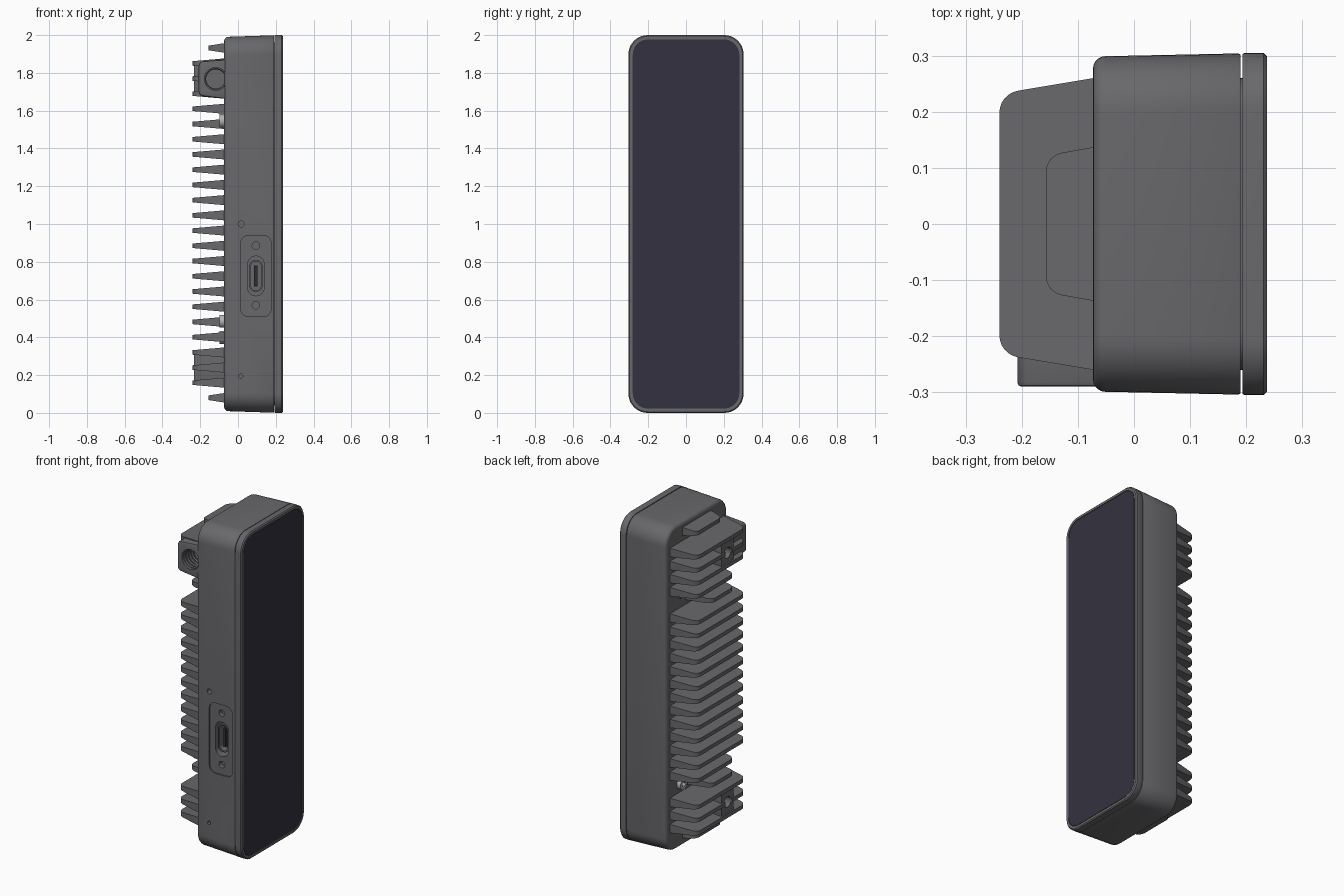
import bpy, bmesh, math
from mathutils import Vector

if "Cube" in bpy.data.objects:
    bpy.data.objects.remove(bpy.data.objects["Cube"])

def material(name, color):
    m = bpy.data.materials.new(name)
    m.diffuse_color = (*color, 1)
    m.use_nodes = True
    m.node_tree.nodes["Principled BSDF"].inputs["Base Color"].default_value = m.diffuse_color
    return m

CASE = material("case_grey", (0.14, 0.14, 0.15))
GLASS = material("dark_glass", (0.033, 0.031, 0.05))
STEEL = material("steel", (0.45, 0.45, 0.45))
BLACK = material("black", (0.03, 0.03, 0.03))

def rounded(pts, radii, seg=6):
    """Round the corners of a 2D polygon."""
    out, n = [], len(pts)
    for i, r in enumerate(radii):
        p = Vector(pts[i])
        if r == 0:
            out.append(p)
            continue
        a = (Vector(pts[i - 1]) - p).normalized()
        b = (Vector(pts[(i + 1) % n]) - p).normalized()
        half = math.acos(max(-1, min(1, a.dot(b)))) / 2
        c = p + (a + b).normalized() * r / math.sin(half)
        s, e = p + a * r / math.tan(half) - c, p + b * r / math.tan(half) - c
        a0 = math.atan2(s.y, s.x)
        d = (math.atan2(e.y, e.x) - a0 + math.pi) % (2 * math.pi) - math.pi
        for k in range(seg + 1):
            t = a0 + d * k / seg
            out.append(c + Vector((math.cos(t), math.sin(t))) * r)
    return out

def rect(u0, u1, v0, v1, r=0.0, seg=6):
    return rounded([(u0, v0), (u1, v0), (u1, v1), (u0, v1)], [r] * 4, seg)

def circle(u, v, r, n=32):
    return [(u + r * math.cos(2 * math.pi * i / n), v + r * math.sin(2 * math.pi * i / n)) for i in range(n)]

def loft(name, rings, mat=CASE):
    """Skin equal-length rings of 3D points and cap both ends."""
    bm = bmesh.new()
    vs = [[bm.verts.new(p) for p in ring] for ring in rings]
    n = len(vs[0])
    for a, b in zip(vs, vs[1:]):
        for i in range(n):
            bm.faces.new((a[i], a[(i + 1) % n], b[(i + 1) % n], b[i]))
    bm.faces.new(vs[0])
    bm.faces.new(vs[-1])
    bmesh.ops.recalc_face_normals(bm, faces=bm.faces)
    me = bpy.data.meshes.new(name)
    bm.to_mesh(me)
    bm.free()
    ob = bpy.data.objects.new(name, me)
    bpy.context.collection.objects.link(ob)
    me.materials.append(mat)
    return ob

def prism(name, pts, axis, a, b, mat=CASE):
    place = {"x": lambda p, t: (t, p[0], p[1]), "y": lambda p, t: (p[0], t, p[1])}[axis]
    return loft(name, [[place(p, t) for p in pts] for t in (a, b)], mat)

def cut(targets, cutter):
    for ob in targets:
        m = ob.modifiers.new("cut", "BOOLEAN")
        m.operation, m.solver, m.object = "DIFFERENCE", "EXACT", cutter
        bpy.context.view_layer.objects.active = ob
        bpy.ops.object.modifier_apply(modifier=m.name)
    bpy.data.objects.remove(cutter, do_unlink=True)

def shell(name, sections, mat=CASE):
    """Rounded upright slab from (x, half_y, half_z, corner_radius) sections."""
    return loft(name, [[(x, p[0], p[1]) for p in rect(-hy, hy, 1 - hz, 1 + hz, r, 10)]
                       for x, hy, hz, r in sections], mat)

# Main housing with a filleted rear edge and slight draft
secs = []
for k in range(6):
    t = math.pi / 2 * k / 5
    i = 0.022 * (1 - math.sin(t))
    secs.append((-0.073 + 0.022 * (1 - math.cos(t)), 0.299 - i, 0.991 - i, 0.1 - i))
secs += [(0.186, 0.304, 0.999, 0.1), (0.190, 0.302, 0.997, 0.098)]
housing = shell("housing", secs)

# Seam core, front bezel and glass
shell("seam_core", [(0.18, 0.26, 0.96, 0.07), (0.205, 0.26, 0.96, 0.07)])
bezel = shell("front_bezel", [(0.1935, 0.303, 0.998, 0.1), (0.197, 0.305, 1.0, 0.102),
                              (0.231, 0.305, 1.0, 0.102), (0.237, 0.299, 0.994, 0.096)])
cut([bezel], shell("cut_glass", [(0.230, 0.285, 0.98, 0.084), (0.25, 0.285, 0.98, 0.084)]))
shell("front_glass", [(0.229, 0.282, 0.977, 0.081), (0.236, 0.282, 0.977, 0.081)], GLASS)

# Port recess, connector slot and small holes on the front side
cut([housing], prism("cut_recess", rect(0.015, 0.175, 0.51, 0.94, 0.04), "y", -0.33, -0.292))
cut([housing], prism("cut_slot", rect(0.052, 0.138, 0.62, 0.83, 0.042, 8), "y", -0.33, -0.22))
for x, z, r in [(0.095, 0.885, 0.02), (0.095, 0.57, 0.02), (0.017, 1.0, 0.016), (0.015, 0.195, 0.011)]:
    cut([housing], prism("cut_hole", circle(x, z, r, 24), "y", -0.33, -0.265))
port = prism("port_shell", rect(0.06, 0.13, 0.64, 0.81, 0.034, 8), "y", -0.275, -0.21)
cut([port], prism("cut_port", rect(0.068, 0.122, 0.648, 0.802, 0.026, 8), "y", -0.3, -0.23))
prism("port_tongue", rect(0.086, 0.102, 0.67, 0.78), "y", -0.265, -0.22, BLACK)

# Cooling fins: tapered thickness, rounded tips
def fin(name, z, tip=-0.24, lo=(-0.263, -0.232), hi=(0.263, 0.232), r=0.04):
    base = -0.055
    pts = rounded([(base, lo[0]), (tip, lo[1]), (tip, hi[1]), (base, hi[0])], [0, r, r, 0])
    half = lambda x: 0.028 - 0.016 * (base - x) / (base - tip)
    return loft(name, [[(x, y, z + s * half(x)) for x, y in pts] for s in (-1, 1)])

short_lo, short_hi = (-0.14, -0.125), (0.11, 0.095)
fins = {}
for i in range(16):
    kw = {}
    if i in (0, 1, 14, 15):
        kw["lo"] = short_lo
    if i in (1, 15):
        kw["hi"] = short_hi
    fin("cooling_fin", 1.61 - i * 0.0806, **kw)
for z in (1.69, 1.77, 1.85, 0.16, 0.24, 0.32):
    fins[z] = fin("mount_fin", z)
for z in (1.932, 0.08):
    fin("end_fin", z, -0.157, (-0.14, -0.122), (0.14, 0.122), 0.035)

# Rear mounting bosses with holes
bosses = {}
for z in (1.765, 0.24):
    bosses[z] = prism("mount_boss", rect(-0.13, -0.01, z - 0.085, z + 0.085, 0.01, 3), "x", -0.232, -0.055)

# Side block with a threaded socket
block = prism("socket_block", rounded([(-0.05, 1.66), (-0.208, 1.68), (-0.208, 1.86), (-0.05, 1.872)],
                                      [0, 0.025, 0.025, 0]), "y", -0.29, -0.12)
bev = block.modifiers.new("soft_edges", "BEVEL")
bev.width, bev.segments, bev.limit_method, bev.angle_limit = 0.008, 2, "ANGLE", math.radians(50)
bpy.context.view_layer.objects.active = block
bpy.ops.object.modifier_apply(modifier=bev.name)
cut([block, fins[1.77], bosses[1.765]],
    prism("cut_socket", circle(-0.118, 1.768, 0.06, 40), "y", -0.33, -0.14))
for k in range(5):
    bpy.ops.mesh.primitive_torus_add(location=(-0.118, -0.265 + 0.024 * k, 1.768), rotation=(math.pi / 2, 0, 0),
                                     major_radius=0.06, minor_radius=0.009, major_segments=40, minor_segments=6)
    ring = bpy.context.object
    ring.name = "socket_thread"
    ring.data.materials.append(CASE)
for z, f in ((1.765, 1.77), (0.24, 0.24)):
    cut([bosses[z], fins[f]], prism("cut_boss", circle(-0.07, z, 0.032, 28), "x", -0.3, -0.13))

# Rear case screws with hexagonal sockets
for y, z in [(0.16, 1.57), (0.16, 0.40), (-0.18, 1.545), (-0.18, 0.485)]:
    screw = prism("case_screw", circle(y, z, 0.034, 24), "x", -0.098, -0.055, STEEL)
    cut([screw], prism("cut_hex", circle(y, z, 0.017, 6), "x", -0.12, -0.08))

# Smooth shading with crisp edges
bpy.ops.object.select_all(action="SELECT")
bpy.context.view_layer.objects.active = housing
bpy.ops.object.shade_smooth_by_angle(angle=math.radians(30))
